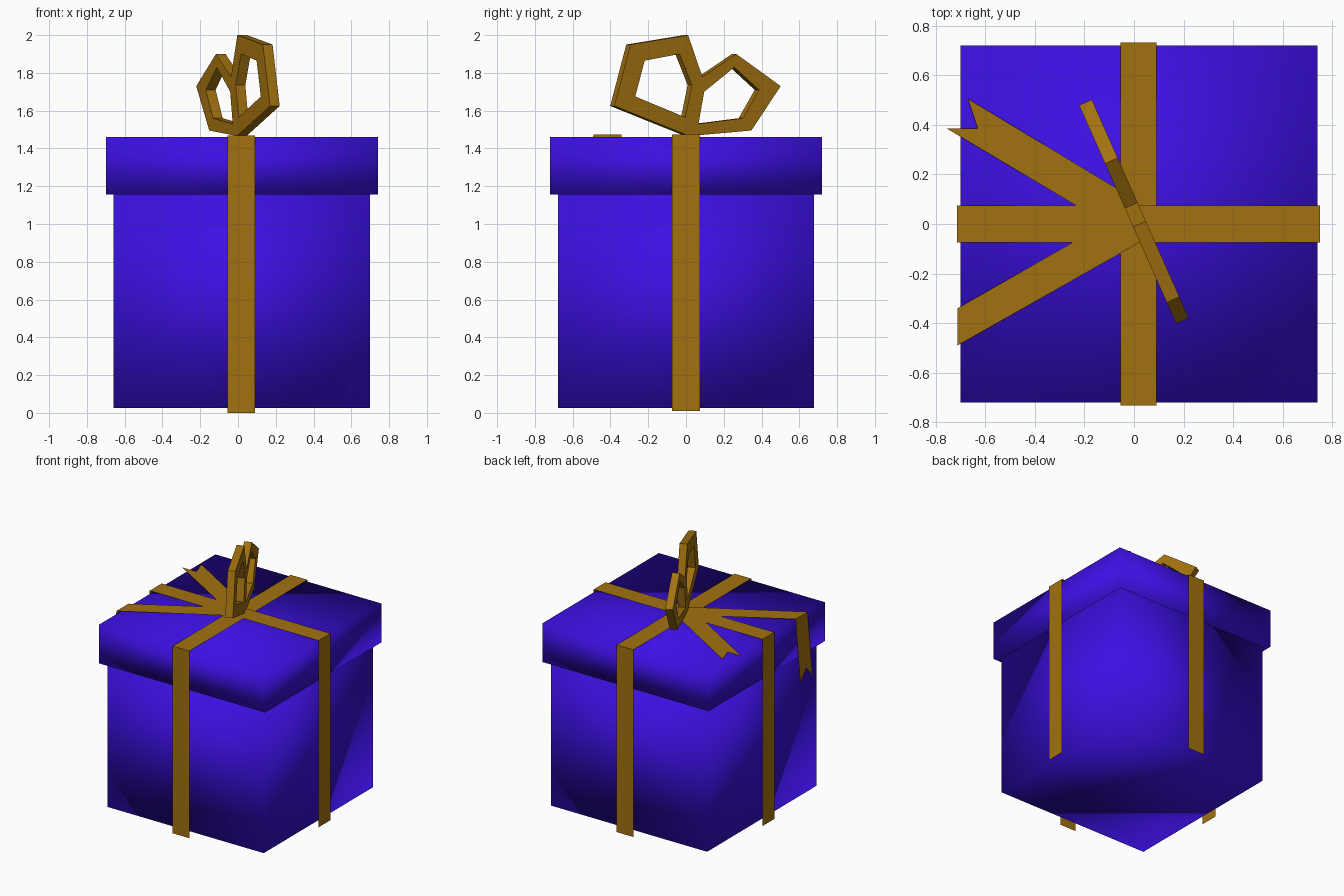
import bpy
import bmesh
from mathutils import Vector

if "Cube" in bpy.data.objects:
    bpy.data.objects.remove(bpy.data.objects["Cube"], do_unlink=True)


def make_material(name, rgb):
    mat = bpy.data.materials.new(name)
    mat.use_nodes = True
    mat.diffuse_color = (*rgb, 1)
    mat.node_tree.nodes["Principled BSDF"].inputs["Base Color"].default_value = (*rgb, 1)
    return mat


BLUE = make_material("violet blue paper", (0.045, 0.005, 0.76))
GOLD = make_material("gold ribbon", (0.36, 0.165, 0.005))


def finish(bm, name, mat, smooth=False):
    mesh = bpy.data.meshes.new(name)
    for face in bm.faces:
        face.smooth = smooth
    bm.to_mesh(mesh)
    bm.free()
    mesh.materials.append(mat)
    obj = bpy.data.objects.new(name, mesh)
    bpy.context.collection.objects.link(obj)
    return obj


def block(name, half, z0, z1):
    """Square block with fully softened shading."""
    bm = bmesh.new()
    bmesh.ops.create_cube(bm, size=1)
    for v in bm.verts:
        v.co = Vector((v.co.x * 2 * half + 0.02, v.co.y * 2 * half, z0 if v.co.z < 0 else z1))
    finish(bm, name, BLUE, smooth=True)


def sheet(name, polygons):
    """Thin paper-like ribbon made of flat polygons."""
    bm = bmesh.new()
    for poly in polygons:
        bm.faces.new([bm.verts.new(p) for p in poly])
    bmesh.ops.remove_doubles(bm, verts=bm.verts, dist=0.0005)
    finish(bm, name, GOLD)


def strap(name, along, centre, length, width, z0, z1):
    """Ribbon rising up one side, crossing the lid and dropping down the other."""
    along, centre = Vector(along), Vector(centre)
    side = Vector((along.y, -along.x, 0)) * width / 2
    up = Vector((0, 0, 1))
    ends = [centre - along * length / 2, centre + along * length / 2]
    path = [ends[0] + up * z0, ends[0] + up * z1, ends[1] + up * z1, ends[1] + up * z0]
    sheet(name, [(p - side, p + side, q + side, q - side) for p, q in zip(path, path[1:])])


def bow_loop(name, outer, inner, thickness=0.056):
    """Angular ring standing in the slanted bow plane."""
    normal = Vector((0.914, 0.406, 0)) * thickness / 2
    bm = bmesh.new()

    def ring(points, sign):
        return [bm.verts.new(Vector((0.022 - 0.444 * y, y, z)) + normal * sign) for y, z in points]

    rings = [ring(outer, 1), ring(inner, 1), ring(inner, -1), ring(outer, -1)]
    n = len(outer)
    for a, b in zip(rings, rings[1:] + rings[:1]):
        for i in range(n):
            j = (i + 1) % n
            bm.faces.new((a[i], a[j], b[j], b[i]))
    bmesh.ops.recalc_face_normals(bm, faces=bm.faces)
    finish(bm, name, GOLD)


# Box and lid
block("gift_box", 0.678, 0.025, 1.155)
block("gift_lid", 0.72, 1.155, 1.46)

# Crossed straps
strap("strap_front_back", (0, 1, 0), (0.018, 0, 0), 1.462, 0.146, 0.0, 1.468)
strap("strap_left_right", (1, 0, 0), (0.018, 0, 0), 1.464, 0.148, 0.01, 1.475)

# Flat tail with a notched end
flat = [(0.02, 0.09), (-0.67, 0.505), (-0.63, 0.385), (-0.755, 0.385), (-0.10, -0.005)]
sheet("flat_tail", [[(x, y, 1.472) for x, y in flat]])

# Tail that folds over the lid edge and hangs down
edge = -0.712
top = [(edge, -0.34), (edge, -0.49), (0.03, -0.07), (-0.10, 0.01)]
hang = [(-0.34, 1.475), (-0.40, 0.95), (-0.475, 1.04), (-0.55, 0.95), (-0.49, 1.475)]
sheet("hanging_tail", [[(x, y, 1.475) for x, y in top], [(edge, y, z) for y, z in hang]])

# Bow loops
bow_loop("bow_loop_front",
         [(-0.39, 1.625), (-0.305, 1.95), (0.0, 2.0), (0.08, 1.765), (0.0, 1.468)],
         [(-0.28, 1.675), (-0.23, 1.865), (-0.045, 1.90), (0.02, 1.735), (-0.015, 1.565)])
bow_loop("bow_loop_back",
         [(0.055, 1.765), (0.255, 1.90), (0.49, 1.73), (0.335, 1.495), (0.0, 1.465)],
         [(0.085, 1.70), (0.245, 1.83), (0.375, 1.71), (0.29, 1.56), (0.055, 1.53)])
